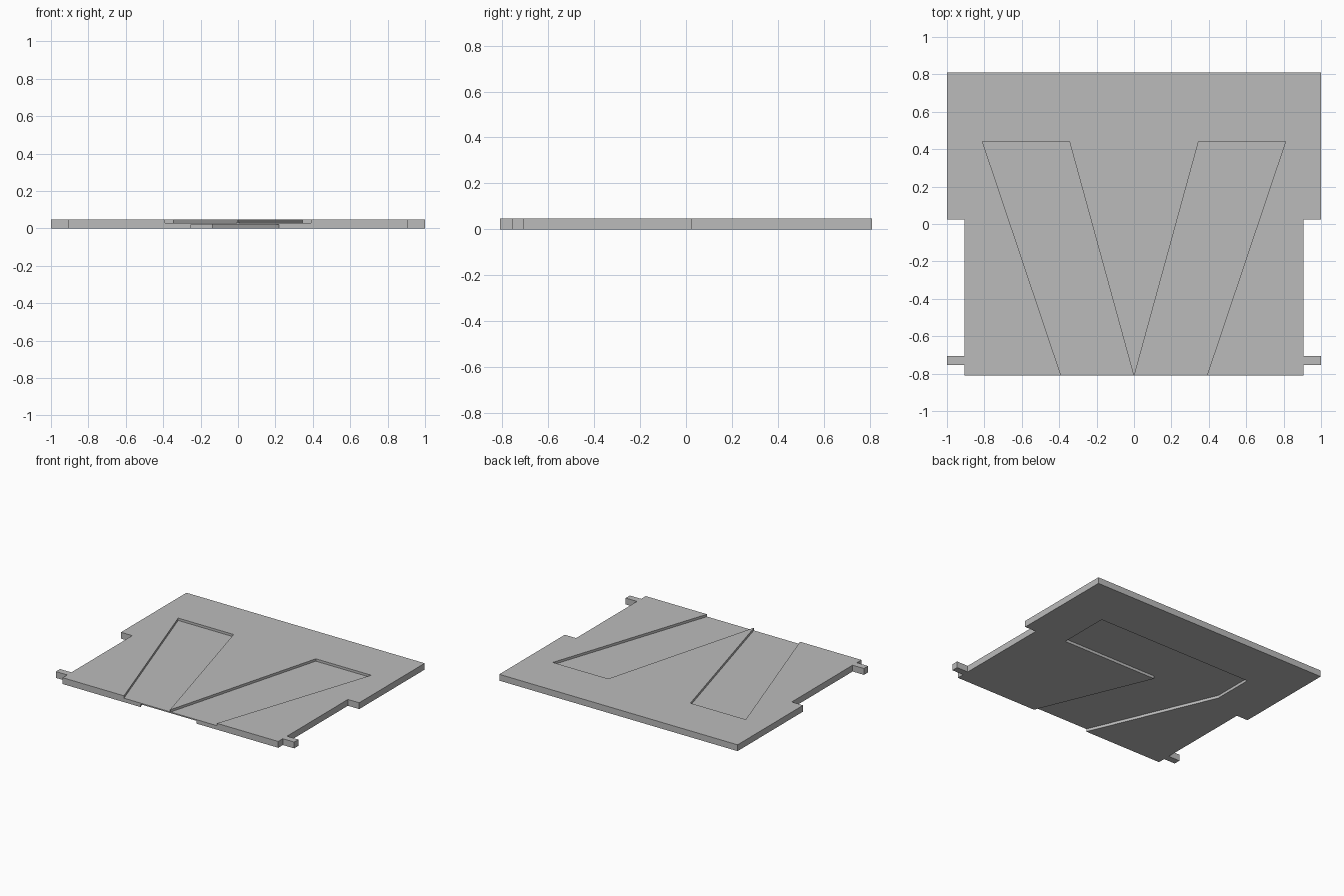
import bpy
import bmesh

cube = bpy.data.objects.get("Cube")
if cube:
    bpy.data.objects.remove(cube, do_unlink=True)

THICK = 0.048
FRONT, BACK = -0.81, 0.81
OUT = FRONT - 0.03          # cutters run past the front edge

grey = bpy.data.materials.new("plain grey")
grey.use_nodes = True
colour = (0.5, 0.5, 0.5, 1)
grey.diffuse_color = colour
grey.node_tree.nodes["Principled BSDF"].inputs["Base Color"].default_value = colour


def prism(name, outline, z0, z1):
    """Extrude a flat outline from z0 up to z1."""
    bm = bmesh.new()
    base = bm.faces.new([bm.verts.new((x, y, z0)) for x, y in outline])
    top = bmesh.ops.extrude_face_region(bm, geom=[base])["geom"]
    for v in top:
        if isinstance(v, bmesh.types.BMVert):
            v.co.z = z1
    bmesh.ops.recalc_face_normals(bm, faces=bm.faces[:])
    mesh = bpy.data.meshes.new(name)
    bm.to_mesh(mesh)
    bm.free()
    mesh.materials.append(grey)
    obj = bpy.data.objects.new(name, mesh)
    bpy.context.collection.objects.link(obj)
    return obj


def carve(target, cutter):
    """Subtract the cutter from the target, then drop the cutter."""
    cutter.hide_render = True
    mod = target.modifiers.new(cutter.name, 'BOOLEAN')
    mod.operation = 'DIFFERENCE'
    mod.solver = 'EXACT'
    mod.object = cutter
    bpy.context.view_layer.objects.active = target
    bpy.ops.object.modifier_apply(modifier=mod.name)
    bpy.data.objects.remove(cutter, do_unlink=True)


# Plate with side notches and small side tabs, mirrored from one half
half = [(0.905, FRONT), (0.905, -0.755), (1, -0.755), (1, -0.705),
        (0.905, -0.705), (0.905, 0.025), (1, 0.025), (1, BACK)]
plate = prism("notched_plate", half + [(-x, y) for x, y in reversed(half)], 0, THICK)

# Pair of slanted recesses in the top face
for side, label in ((1, "left"), (-1, "right")):
    slot = [(0.002, OUT), (0.39, OUT), (0.39, FRONT), (0.81, 0.44),
            (0.345, 0.44), (0.002, FRONT)]
    carve(plate, prism(label + "_top_recess",
                       [(side * x, y) for x, y in slot], 0.03, THICK + 0.05))

# Bent recess in the underside
bend = [(0.66, 0.44), (0.66, 0.05), (-0.14, 0.05), (0.22, FRONT), (0.22, OUT),
        (-0.25, OUT), (-0.25, FRONT), (-0.65, 0.13), (-0.65, 0.44)]
carve(plate, prism("underside_recess", bend, -0.05, 0.021))
